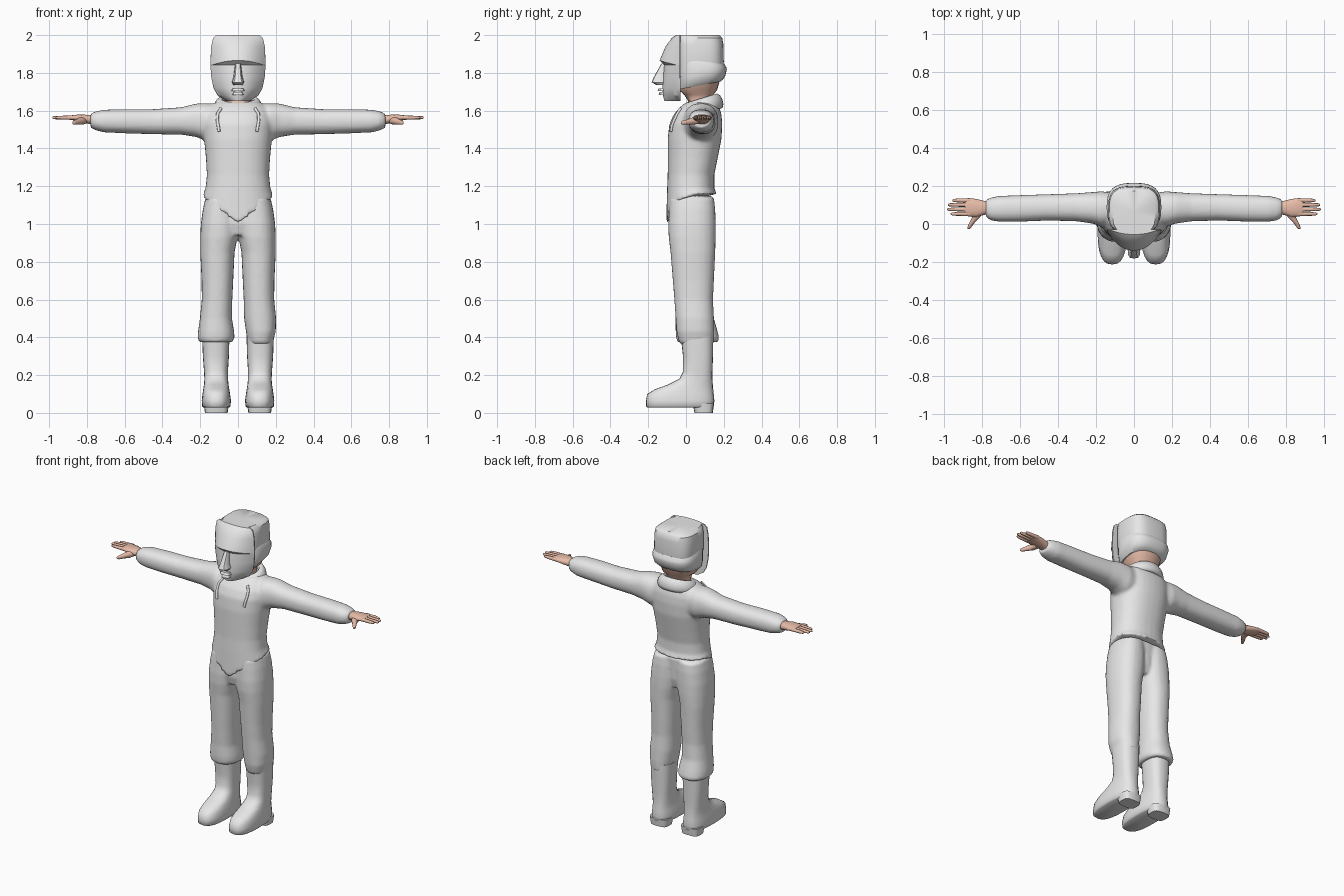
import bpy, bmesh, math
from mathutils import Vector
from mathutils.bvhtree import BVHTree


def material(name, rgb):
    m = bpy.data.materials.new(name)
    m.diffuse_color = (*rgb, 1)
    return m


GREY = material("plain_grey", (0.8, 0.8, 0.8))
SKIN = material("skin", (0.8, 0.5, 0.39))
ORDER = {"x": (2, 0, 1), "y": (0, 2, 1), "z": (0, 1, 2)}


def skin_rings(bm, rings):
    """Bridge closed point rings and cap both ends with fans."""
    vs = [[bm.verts.new(p) for p in r] for r in rings]
    n = len(vs[0])
    for a, b in zip(vs, vs[1:]):
        for i in range(n):
            bm.faces.new((a[i], a[(i + 1) % n], b[(i + 1) % n], b[i]))
    for r in (vs[0], vs[-1]):
        c = bm.verts.new(sum((v.co for v in r), Vector()) / n)
        for i in range(n):
            bm.faces.new((r[i], r[(i + 1) % n], c))


def loft(bm, axis, rings, n=24, power=2.3, side=1, shape=None):
    """Rings are (position, a_min, a_max, b_min, b_max) along an axis."""
    out = []
    for k, (t, a0, a1, b0, b1) in enumerate(rings):
        ring = []
        for i in range(n):
            w = 2 * math.pi * i / n
            c, s = math.cos(w), math.sin(w)
            a = (a0 + a1) / 2 + (a1 - a0) / 2 * math.copysign(abs(c) ** (2 / power), c)
            b = (b0 + b1) / 2 + (b1 - b0) / 2 * math.copysign(abs(s) ** (2 / power), s)
            p = Vector([(a, b, t)[j] for j in ORDER[axis]])
            p.x *= side
            if shape:
                shape(k, p)
            ring.append(p)
        out.append(ring)
    skin_rings(bm, out)


def finish(name, bm, mat, voxel=0, angle=40):
    bmesh.ops.recalc_face_normals(bm, faces=bm.faces[:])
    me = bpy.data.meshes.new(name)
    bm.to_mesh(me)
    bm.free()
    me.materials.append(mat)
    ob = bpy.data.objects.new(name, me)
    bpy.context.collection.objects.link(ob)
    if voxel:
        r = ob.modifiers.new("merge", "REMESH")
        r.mode, r.voxel_size, r.use_smooth_shade = "VOXEL", voxel, True
        s = ob.modifiers.new("soften", "SMOOTH")
        s.factor, s.iterations = 0.5, 5
    else:
        bpy.ops.object.select_all(action="DESELECT")
        bpy.context.view_layer.objects.active = ob
        ob.select_set(True)
        bpy.ops.object.shade_smooth_by_angle(angle=math.radians(angle))
    return ob


# Hooded top: torso with a pointed front hem, plus both sleeves
def hem(k, p):
    if k == 0:
        front = min(1, max(0, (0.06 - p.y) / 0.12))
        p.z = 1.16 - 0.04 * front - 0.12 * front * max(0, 1 - abs(p.x) / 0.17)


bm = bmesh.new()
loft(bm, "z", [
    (1.14, -.187, .187, -.105, .162), (1.19, -.172, .172, -.1, .15),
    (1.26, -.165, .165, -.097, .15), (1.35, -.17, .17, -.097, .168),
    (1.45, -.18, .18, -.097, .188), (1.53, -.185, .185, -.088, .192),
    (1.58, -.18, .18, -.065, .188), (1.615, -.16, .16, -.035, .178),
    (1.645, -.12, .12, 0, .16)], n=32, shape=hem)
for s in (1, -1):
    loft(bm, "x", [
        (.08, .01, .16, 1.44, 1.635), (.17, -.015, .172, 1.44, 1.64),
        (.22, .002, .168, 1.46, 1.638), (.3, .014, .162, 1.473, 1.618),
        (.45, .018, .157, 1.475, 1.608), (.6, .012, .152, 1.48, 1.608),
        (.71, .012, .148, 1.485, 1.605), (.75, .018, .14, 1.495, 1.597),
        (.78, .035, .128, 1.508, 1.585)], side=s)
surface = BVHTree.FromBMesh(bm)
finish("hooded_top", bm, GREY, voxel=0.01)

# Folded hood lying around the neck
bm = bmesh.new()
N, M = 32, 10
grid = []
for i in range(N):
    w = 2 * math.pi * i / N
    back = (1 + math.sin(w)) / 2
    centre = Vector((.105 * math.cos(w), .085 + .088 * math.sin(w), 1.615 + .035 * back))
    out = Vector((math.cos(w), math.sin(w), 0))
    grid.append([bm.verts.new(centre + out * .025 * math.cos(u)
                 + Vector((0, 0, (.024 + .014 * back) * math.sin(u) - .016 * math.cos(u))))
                 for u in (2 * math.pi * j / M for j in range(M))])
for i in range(N):
    for j in range(M):
        a, b = grid[i], grid[(i + 1) % N]
        bm.faces.new((a[j], b[j], b[(j + 1) % M], a[(j + 1) % M]))
finish("hood", bm, GREY, angle=60)

# Drawstrings hanging on the chest
for s in (1, -1):
    cu = bpy.data.curves.new("drawstring", "CURVE")
    cu.dimensions, cu.bevel_depth, cu.bevel_resolution = "3D", .008, 2
    cu.use_fill_caps = True
    cu.materials.append(GREY)
    sp = cu.splines.new("POLY")
    path = [(.09, 1.612), (.108, 1.585), (.11, 1.55), (.105, 1.52), (.1, 1.49)]
    sp.points.add(len(path) - 1)
    for pt, (x, z) in zip(sp.points, path):
        hit = surface.ray_cast(Vector((s * x, -1, z)), Vector((0, 1, 0)))[0]
        pt.co = (s * x, (hit.y if hit else -.05) - .004, z, 1)
    bpy.context.collection.objects.link(bpy.data.objects.new("drawstring", cu))

# Trousers: two legs and a filling pelvis; one hem is loose, one tucked in
bm = bmesh.new()
loft(bm, "z", [(.94, -.09, .09, -.07, .12), (1, -.13, .13, -.085, .135),
               (1.15, -.16, .16, -.08, .14)])
thigh = [(1.14, 0, .172, -.085, .148), (1.08, -.005, .186, -.09, .155),
         (1, -.005, .197, -.094, .158), (.93, .002, .2, -.092, .158),
         (.85, .018, .2, -.082, .155), (.7, .025, .193, -.07, .148),
         (.6, .03, .192, -.062, .143), (.5, .032, .202, -.055, .148)]
loft(bm, "z", thigh + [(.43, .042, .2, -.05, .15), (.385, .05, .188, -.04, .148),
                       (.365, .055, .185, -.03, .146)])
loft(bm, "z", thigh + [(.43, .02, .212, -.055, .168), (.395, .018, .214, -.052, .176),
                       (.375, .03, .205, -.045, .17)], side=-1)
finish("trousers", bm, GREY, voxel=0.009)

# Boots with separate heels
for s in (1, -1):
    bm = bmesh.new()
    loft(bm, "z", [
        (.028, .048, .182, -.205, .14), (.035, .04, .19, -.213, .148),
        (.065, .037, .192, -.213, .15), (.1, .042, .188, -.205, .147),
        (.125, .046, .184, -.165, .144), (.15, .05, .18, -.095, .142),
        (.18, .053, .178, -.035, .14), (.22, .053, .18, -.016, .14),
        (.3, .048, .186, -.016, .143), (.41, .045, .19, -.028, .145)],
        power=2.6, side=s)
    finish("boot", bm, GREY, angle=50)
    bm = bmesh.new()
    loft(bm, "z", [(0, .055, .175, .045, .142), (.05, .048, .182, .035, .148)],
         n=16, power=3.5, side=s)
    finish("boot_heel", bm, GREY)

# Hands: palm, four fingers and a thumb
for s in (1, -1):
    bm = bmesh.new()
    loft(bm, "x", [(.74, .055, .118, 1.52, 1.578), (.79, .048, .122, 1.53, 1.578),
                   (.83, .035, .132, 1.538, 1.58), (.87, .04, .136, 1.548, 1.578),
                   (.89, .045, .134, 1.552, 1.574)], n=14, side=s)
    for y, tip in ((.053, .965), (.077, .983), (.101, .98), (.124, .955)):
        loft(bm, "x", [(.86, y - .012, y + .012, 1.551, 1.575),
                       (.93, y - .01, y + .01, 1.553, 1.573),
                       (tip - .008, y - .008, y + .008, 1.555, 1.571),
                       (tip, y - .004, y + .004, 1.559, 1.567)], n=8, side=s)
    loft(bm, "y", [(.07, .79, .845, 1.53, 1.57), (.035, .81, .852, 1.525, 1.565),
                   (.005, .84, .868, 1.525, 1.553), (-.018, .857, .877, 1.525, 1.547),
                   (-.027, .866, .876, 1.53, 1.541)], n=10, side=s)
    finish("hand", bm, SKIN, angle=60)

# Neck and jaw
bm = bmesh.new()
loft(bm, "z", [(1.57, -.11, .11, -.03, .16), (1.615, -.09, .09, -.012, .15),
               (1.65, -.07, .07, .012, .14), (1.685, -.075, .075, -.01, .145),
               (1.71, -.105, .105, -.04, .165), (1.78, -.12, .12, -.04, .185)])
finish("neck", bm, SKIN, angle=60)

# Boxy cap and its turned-up band
bm = bmesh.new()
loft(bm, "z", [(1.78, -.125, .125, -.05, .195), (1.86, -.136, .136, -.05, .2),
               (1.95, -.136, .136, -.05, .198), (1.985, -.13, .13, -.05, .192),
               (2, -.112, .112, -.05, .175)], n=32, power=3.2)
finish("cap", bm, GREY)


def tilt(k, p):
    p.z -= .12 * (p.y - .08) * (1 if k > 2 else -1.6)


bm = bmesh.new()
loft(bm, "z", [(1.735, -.115, .115, -.04, .185), (1.755, -.135, .135, -.04, .207),
               (1.79, -.144, .144, -.04, .216), (1.845, -.144, .144, -.04, .214),
               (1.865, -.134, .134, -.04, .2)], n=32, power=2.8, shape=tilt)
finish("cap_band", bm, GREY)

# Face mask: stacked arcs with an overhanging brow
bm = bmesh.new()
rows = [(2, .115, -.055), (1.985, .132, -.075), (1.94, .142, -.108), (1.866, .146, -.14),
        (1.842, .146, -.115), (1.78, .142, -.122), (1.72, .13, -.125),
        (1.68, .108, -.122), (1.652, .062, -.115)]
rings = []
for z, hw, yf in rows:
    arc = [i / 10 for i in range(-10, 11)]
    ring = [Vector((hw * u, yf + (-.035 - yf) * abs(u) ** 2.2,
                    z - (.028 * u * u if z == 1.866 else 0))) for u in arc]
    ring += [Vector((hw * u, -.028, z)) for u in (1, .5, 0, -.5, -1)]
    rings.append(ring)
skin_rings(bm, rings)
finish("face_mask", bm, GREY, angle=30)

# Nose wedge and lips on the mask
bm = bmesh.new()
loft(bm, "z", [(1.735, -.024, .024, -.155, -.09), (1.75, -.033, .033, -.182, -.09),
               (1.775, -.024, .024, -.172, -.09), (1.85, -.015, .015, -.13, -.09)],
     n=12, power=3)
finish("mask_nose", bm, GREY, angle=30)
bm = bmesh.new()
for z0, z1, hw, y in ((1.703, 1.718, .036, -.152), (1.683, 1.7, .03, -.146)):
    loft(bm, "z", [(z0, -hw, hw, y, -.09), (z1, -hw * .8, hw * .8, y + .008, -.09)],
         n=12, power=3)
finish("mask_lips", bm, GREY, angle=30)
